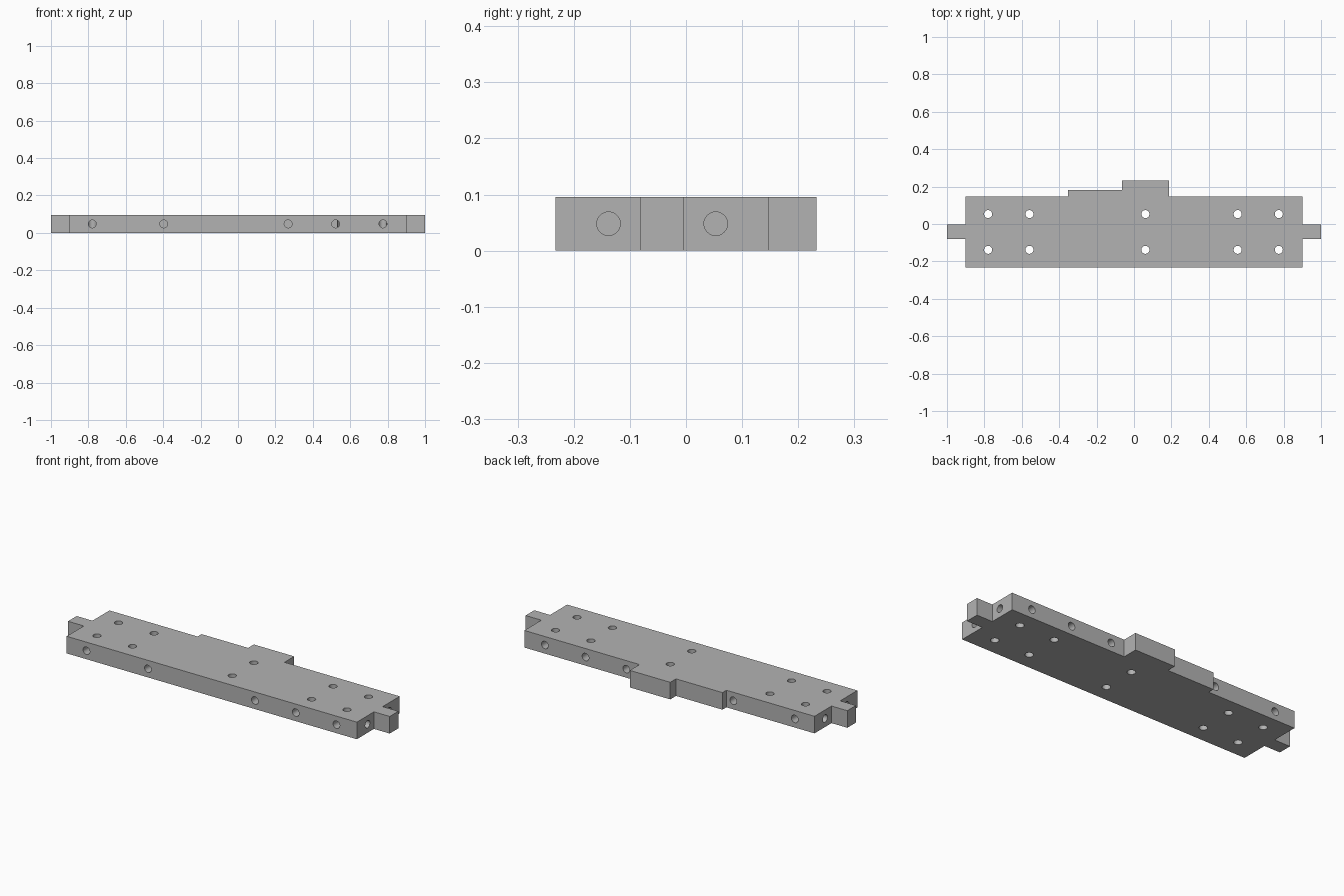
import bpy, bmesh, math
from mathutils import Matrix, Vector

cube = bpy.data.objects.get("Cube")
if cube:
    bpy.data.objects.remove(cube)

HEIGHT = 0.096
FRONT, BACK = -0.233, 0.147
END = 0.902
ROWS = (-0.138, 0.053)

grey = bpy.data.materials.new("plain_grey")
grey.use_nodes = True
colour = (0.45, 0.45, 0.45, 1)
grey.diffuse_color = colour
grey.node_tree.nodes["Principled BSDF"].inputs["Base Color"].default_value = colour


def add_object(name, bm):
    bmesh.ops.recalc_face_normals(bm, faces=bm.faces)
    mesh = bpy.data.meshes.new(name)
    bm.to_mesh(mesh)
    bm.free()
    mesh.materials.append(grey)
    obj = bpy.data.objects.new(name, mesh)
    bpy.context.collection.objects.link(obj)
    return obj


def add_drill(bm, centre, axis, radius, depth):
    turn = Vector((0, 0, 1)).rotation_difference(Vector(axis)).to_matrix().to_4x4()
    bmesh.ops.create_cone(bm, cap_ends=True, segments=32, radius1=radius, radius2=radius,
                          depth=depth, matrix=Matrix.Translation(centre) @ turn)


# Plate outline with end tabs and a stepped back edge, extruded upward
outline = [(-END, FRONT), (END, FRONT), (END, -0.081), (1, -0.081), (1, -0.004),
           (END, -0.004), (END, BACK), (0.186, BACK), (0.186, 0.233), (-0.065, 0.233),
           (-0.065, 0.182), (-0.354, 0.182), (-0.354, BACK), (-END, BACK),
           (-END, -0.004), (-1, -0.004), (-1, -0.081), (-END, -0.081)]
bm = bmesh.new()
base = bm.faces.new([bm.verts.new((x, y, 0)) for x, y in outline])
top = bmesh.ops.extrude_face_region(bm, geom=[base])["geom"]
bmesh.ops.translate(bm, vec=(0, 0, HEIGHT),
                    verts=[v for v in top if isinstance(v, bmesh.types.BMVert)])
plate = add_object("mounting_plate", bm)

# Through holes in two rows
bm = bmesh.new()
for x in (-0.78, -0.559, 0.061, 0.554, 0.774):
    for y in ROWS:
        add_drill(bm, (x, y, HEIGHT / 2), (0, 0, 1), 0.0215, 0.3)
through_drills = add_object("through_hole_cutter", bm)

# Blind holes in the front, back and both ends; each drill is centred on its face
bm = bmesh.new()
DEPTH = 0.091
for x in (-0.779, -0.397, 0.268, 0.522, 0.775):
    for y in (FRONT, BACK):
        add_drill(bm, (x, y, HEIGHT / 2), (0, 1, 0), 0.021, 2 * DEPTH)
for x in (-END, END):
    for y in ROWS:
        add_drill(bm, (x, y, HEIGHT / 2), (1, 0, 0), 0.021, 2 * DEPTH)
edge_drills = add_object("edge_hole_cutter", bm)

# Cut the holes, then remove the cutters
bpy.ops.object.select_all(action='DESELECT')
plate.select_set(True)
bpy.context.view_layer.objects.active = plate
for cutter in (through_drills, edge_drills):
    cutter.hide_render = True
    cut = plate.modifiers.new("cut", 'BOOLEAN')
    cut.operation = 'DIFFERENCE'
    cut.solver = 'EXACT'
    cut.object = cutter
    bpy.ops.object.modifier_apply(modifier=cut.name)
    bpy.data.objects.remove(cutter)

bpy.ops.object.shade_smooth_by_angle(angle=math.radians(30))
